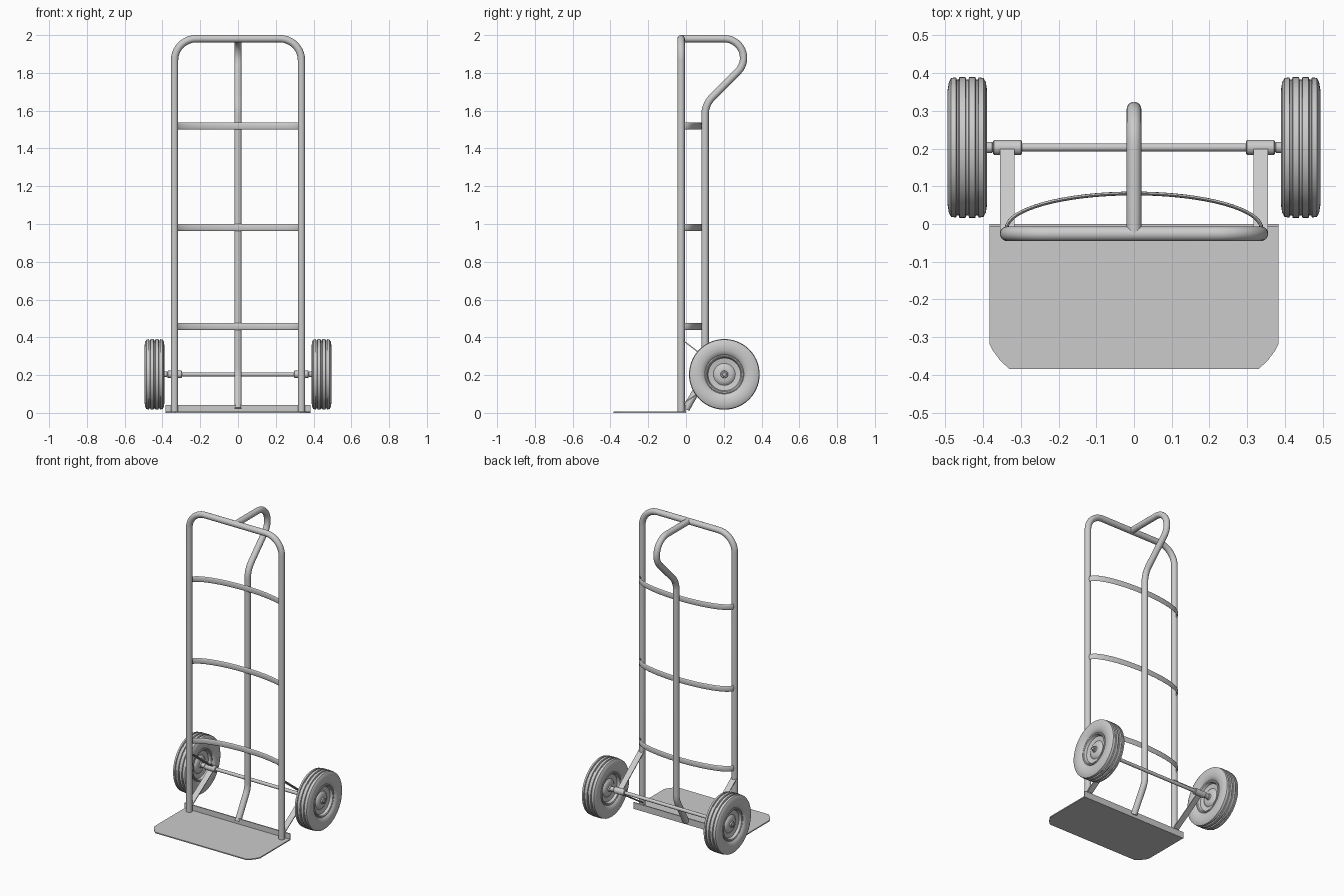
import bpy, bmesh, math
from mathutils import Vector as V

if "Cube" in bpy.data.objects:
    bpy.data.objects.remove(bpy.data.objects["Cube"])

AXLE_Y, AXLE_Z = 0.203, 0.204


def finish(name, bm, smooth=True):
    bmesh.ops.remove_doubles(bm, verts=bm.verts, dist=1e-5)
    bmesh.ops.recalc_face_normals(bm, faces=bm.faces)
    me = bpy.data.meshes.new(name)
    bm.to_mesh(me)
    bm.free()
    ob = bpy.data.objects.new(name, me)
    bpy.context.collection.objects.link(ob)
    if smooth:
        bpy.ops.object.select_all(action='DESELECT')
        ob.select_set(True)
        bpy.context.view_layer.objects.active = ob
        bpy.ops.object.shade_smooth_by_angle(angle=math.radians(40))
    return ob


def ellipse(a, b, n=20):
    return [(a * math.cos(2 * math.pi * i / n), b * math.sin(2 * math.pi * i / n)) for i in range(n)]


def fillet(points, radii, steps=14):
    """Round the inner corners of a polyline; radii has one entry per inner corner."""
    pts = [V(p) for p in points]
    out = [pts[0]]
    for p0, p, p1, r in zip(pts, pts[1:], pts[2:], radii):
        u, w = (p0 - p).normalized(), (p1 - p).normalized()
        half = u.angle(w) / 2
        centre = p + (u + w).normalized() * (r / math.sin(half))
        a = p + u * (r / math.tan(half)) - centre
        b = p + w * (r / math.tan(half)) - centre
        ang = a.angle(b)
        for i in range(steps + 1):
            t = i / steps
            out.append(centre + (a * math.sin((1 - t) * ang) + b * math.sin(t * ang)) / math.sin(ang))
    return out + [pts[-1]]


def sweep(name, path, binormal, section):
    """Sweep a section along a flat path; binormal is the normal of the path's plane."""
    bm, path, bi = bmesh.new(), [V(p) for p in path], V(binormal)
    rings = []
    for i, p in enumerate(path):
        t = (path[min(i + 1, len(path) - 1)] - path[max(i - 1, 0)]).normalized()
        n = bi.cross(t)
        rings.append([bm.verts.new(p + n * a + bi * b) for a, b in section])
    k = len(section)
    for r0, r1 in zip(rings, rings[1:]):
        for j in range(k):
            bm.faces.new((r0[j], r0[(j + 1) % k], r1[(j + 1) % k], r1[j]))
    bm.faces.new(rings[0])
    bm.faces.new(rings[-1])
    return finish(name, bm)


def lathe(name, profile, x0, side=1, n=56):
    """Spin (x, radius) points around the axle line."""
    bm = bmesh.new()
    rings = []
    for x, r in profile:
        rings.append([bm.verts.new((side * (x0 + x), AXLE_Y + r * math.cos(2 * math.pi * i / n),
                                    AXLE_Z + r * math.sin(2 * math.pi * i / n))) for i in range(n)])
    for r0, r1 in zip(rings, rings[1:]):
        for j in range(n):
            bm.faces.new((r0[j], r0[(j + 1) % n], r1[(j + 1) % n], r1[j]))
    return finish(name, bm)


def rod(name, x0, x1, r, side=1, c=0.003):
    return lathe(name, [(x0, 0), (x0, r - c), (x0 + c, r), (x1 - c, r), (x1, r - c), (x1, 0)], 0, side, 24)


# Main frame hoop
Y = -0.026
sweep("frame_hoop", fillet([(-0.336, Y, 0.005), (-0.336, Y, 1.981), (0.336, Y, 1.981), (0.336, Y, 0.005)],
                           [0.115, 0.115]), (0, 1, 0), ellipse(0.0195, 0.0195))

# Centre bar with looped handle
sweep("centre_handle_bar", fillet([(0, Y, 1.981), (0, 0.449, 1.981), (0, 0.101, 1.633), (0, 0.101, 0.2),
                                   (0, 0.0, 0.02)], [0.102, 0.13, 0.13]), (1, 0, 0), ellipse(0.0195, 0.0195))

# Curved cross bars
for i, z in enumerate((0.457, 0.981, 1.518)):
    arc = []
    for k in range(33):
        a = math.pi * k / 32
        arc.append((-0.338 * math.cos(a), -0.012 + 0.093 * math.sin(a), z))
    sweep(f"cross_bar_{i + 1}", arc, (0, 0, 1), ellipse(0.005, 0.0185, 16))

# Toe plate with rounded-off front corners
bm = bmesh.new()
half = [(0.383, 0.0), (0.383, -0.318), (0.374, -0.336), (0.355, -0.362), (0.330, -0.385)]
outline = half + [(-x, y) for x, y in reversed(half)]
face = bm.faces.new([bm.verts.new((x, y, 0)) for x, y in outline])
ext = bmesh.ops.extrude_face_region(bm, geom=[face])
bmesh.ops.translate(bm, vec=(0, 0, 0.007), verts=[v for v in ext['geom'] if isinstance(v, bmesh.types.BMVert)])
finish("toe_plate", bm, False)

# Upright lip at the back of the toe plate
bm = bmesh.new()
bmesh.ops.create_cube(bm, size=1)
bmesh.ops.scale(bm, vec=(0.766, 0.007, 0.042), verts=bm.verts)
bmesh.ops.translate(bm, vec=(0, -0.0035, 0.021), verts=bm.verts)
finish("toe_plate_lip", bm, False)

# Axle
rod("axle", -0.43, 0.43, 0.011)

# Tyre and rim half profiles, from the middle outwards
tyre = [(0.003, 0.180), (0.005, 0.187), (0.021, 0.187), (0.023, 0.180), (0.028, 0.180), (0.030, 0.186),
        (0.043, 0.184), (0.049, 0.173), (0.0525, 0.152), (0.051, 0.128), (0.044, 0.110), (0.036, 0.103),
        (0.030, 0.099)]
rim = [(0.030, 0.104), (0.041, 0.103), (0.043, 0.098), (0.040, 0.092), (0.024, 0.086), (0.019, 0.058),
       (0.026, 0.050), (0.031, 0.040), (0.032, 0.020), (0.040, 0.018), (0.042, 0.0)]
strap = [(-0.003, -0.019), (0.003, -0.019), (0.003, 0.019), (-0.003, 0.019)]

for label, s in (("left", -1), ("right", 1)):
    # Wheel
    lathe(f"tyre_{label}", [(-x, r) for x, r in reversed(tyre)] + tyre, 0.442, s)
    lathe(f"rim_{label}", [(-x, r) for x, r in reversed(rim)] + rim, 0.442, s)
    rod(f"axle_cap_{label}", 0.48, 0.492, 0.012, s)
    # Axle collar and spacer
    rod(f"axle_collar_{label}", 0.297, 0.374, 0.020, s)
    rod(f"axle_spacer_{label}", 0.374, 0.405, 0.015, s)
    # Bracket straps from the frame to the axle
    for part, z, lift in (("upper", 0.39, 0.012), ("lower", 0.045, -0.012)):
        sweep(f"{part}_bracket_{label}", [(s * 0.336, -0.024, z), (s * 0.336, AXLE_Y, AXLE_Z + lift)],
              (1, 0, 0), strap)
